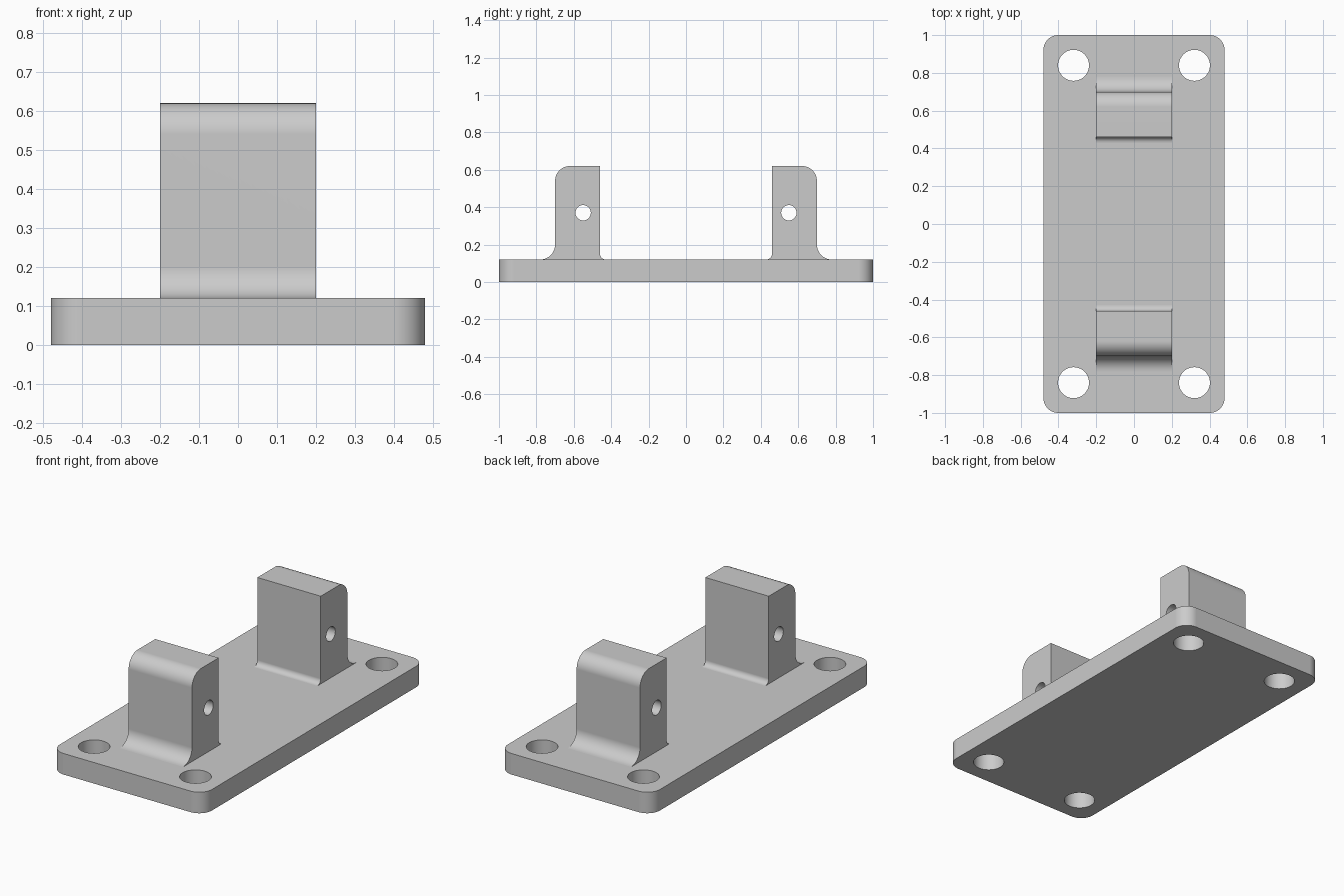
import bpy
import bmesh
from math import cos, sin, radians

default = bpy.data.objects.get("Cube")
if default:
    bpy.data.objects.remove(default, do_unlink=True)

# Overall sizes
HALF_X, HALF_Y, THICK = 0.48, 1.0, 0.12
LUG_HALF, INNER, OUTER, TOP = 0.2, 0.46, 0.70, 0.62
RADIUS, SMALL = 0.08, 0.03
SINK = 0.02

grey = bpy.data.materials.new("plain_grey")
grey.use_nodes = True
grey.diffuse_color = (0.6, 0.6, 0.6, 1)
grey.node_tree.nodes["Principled BSDF"].inputs["Base Color"].default_value = (0.6, 0.6, 0.6, 1)


def arc(cx, cy, r, start, end, steps=12):
    angles = [radians(start + (end - start) * i / steps) for i in range(steps + 1)]
    return [(cx + r * cos(a), cy + r * sin(a)) for a in angles]


def prism(name, outline, place, offset):
    """Extrude a flat outline; place() maps outline points into space."""
    bm = bmesh.new()
    face = bm.faces.new([bm.verts.new(place(u, v)) for u, v in outline])
    grown = bmesh.ops.extrude_face_region(bm, geom=[face])["geom"]
    verts = [g for g in grown if isinstance(g, bmesh.types.BMVert)]
    bmesh.ops.translate(bm, verts=verts, vec=offset)
    bmesh.ops.recalc_face_normals(bm, faces=bm.faces)
    mesh = bpy.data.meshes.new(name)
    bm.to_mesh(mesh)
    bm.free()
    mesh.materials.append(grey)
    obj = bpy.data.objects.new(name, mesh)
    bpy.context.collection.objects.link(obj)
    return obj


def activate(obj):
    bpy.ops.object.select_all(action='DESELECT')
    obj.select_set(True)
    bpy.context.view_layer.objects.active = obj


def drill(obj, cutter):
    mod = obj.modifiers.new("hole", 'BOOLEAN')
    mod.operation, mod.solver, mod.object = 'DIFFERENCE', 'EXACT', cutter
    activate(obj)
    bpy.ops.object.modifier_apply(modifier=mod.name)
    bpy.data.objects.remove(cutter, do_unlink=True)


def finish(obj):
    activate(obj)
    bpy.ops.object.shade_smooth_by_angle(angle=radians(30))
    obj.modifiers.new("flat_normals", 'WEIGHTED_NORMAL').keep_sharp = True


# Base plate with rounded corners and four bolt holes
cx, cy = HALF_X - RADIUS, HALF_Y - RADIUS
corners = [(cx, cy), (-cx, cy), (-cx, -cy), (cx, -cy)]
outline = []
for i, (x, y) in enumerate(corners):
    outline += arc(x, y, RADIUS, 90 * i, 90 * i + 90)
plate = prism("base_plate", outline, lambda u, v: (u, v, 0), (0, 0, THICK))
for sx in (-1, 1):
    for sy in (-1, 1):
        circle = arc(0.32 * sx, 0.84 * sy, 0.082, 0, 360, 48)[:-1]
        drill(plate, prism("bolt_cutter", circle, lambda u, v: (u, v, -0.1), (0, 0, 0.4)))
finish(plate)

# Upright lugs: rounded outer top edge, fillets at the foot, cross pin hole
profile = [(INNER - SMALL, THICK - SINK)]
profile += arc(INNER - SMALL, THICK + SMALL, SMALL, -90, 0, 8)
profile += [(INNER, TOP)]
profile += arc(OUTER - RADIUS, TOP - RADIUS, RADIUS, 90, 0)
profile += arc(OUTER + RADIUS, THICK + RADIUS, RADIUS, 180, 270)
profile += [(OUTER + RADIUS, THICK - SINK)]
pin = arc(0.55, 0.37, 0.041, 0, 360, 40)[:-1]
for name, side in (("front_lug", -1), ("back_lug", 1)):
    lug = prism(name, profile, lambda u, v: (-LUG_HALF, side * u, v), (2 * LUG_HALF, 0, 0))
    drill(lug, prism("pin_cutter", pin, lambda u, v: (-0.5, side * u, v), (1, 0, 0)))
    finish(lug)
